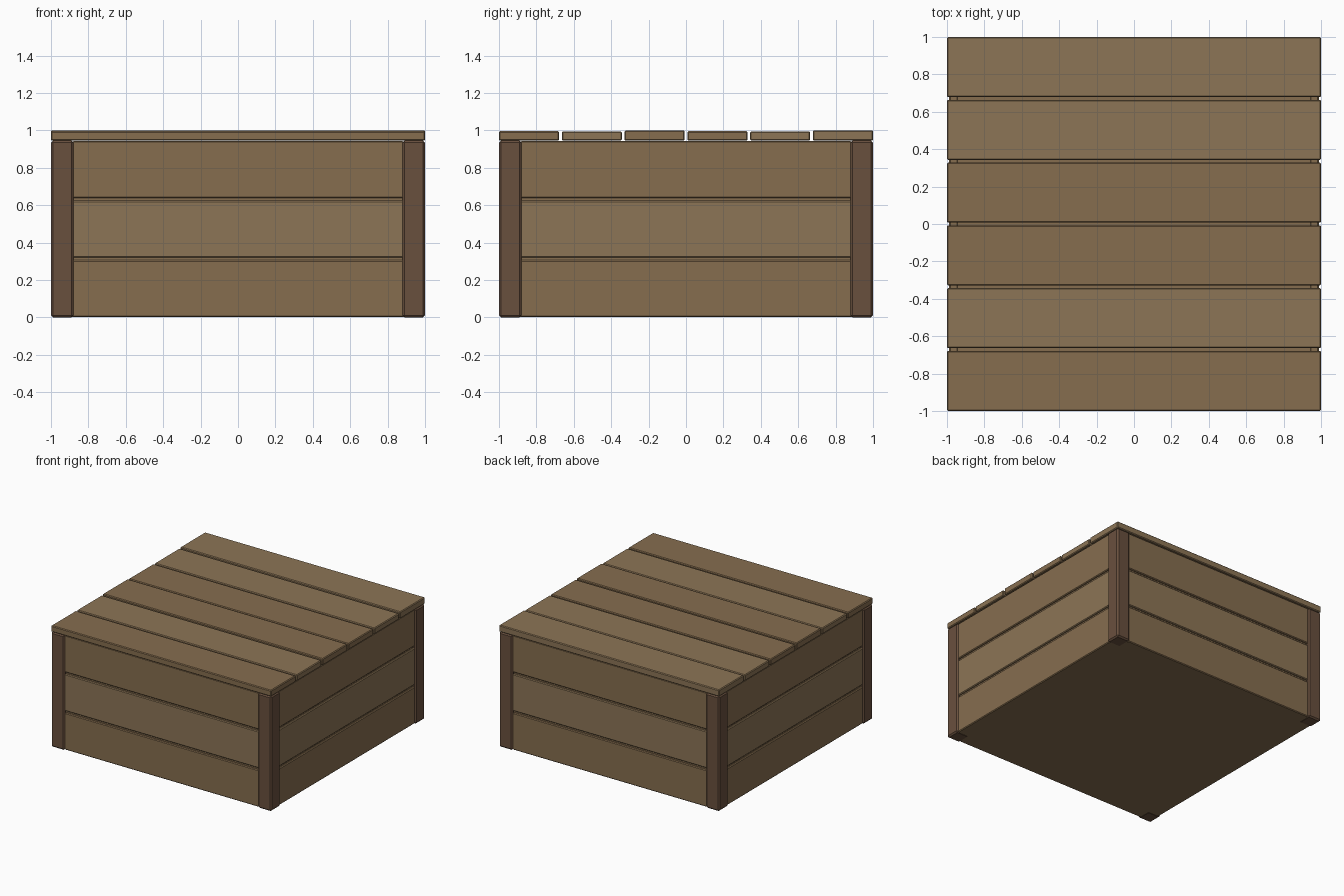
import bpy, bmesh
from mathutils import Matrix, Vector
from math import pi

if "Cube" in bpy.data.objects:
    bpy.data.objects.remove(bpy.data.objects["Cube"])


def material(name, rgb):
    m = bpy.data.materials.new(name)
    m.diffuse_color = (*rgb, 1)
    m.use_nodes = True
    m.node_tree.nodes["Principled BSDF"].inputs["Base Color"].default_value = m.diffuse_color
    return m


WOOD = [material("wood_mid", (0.24, 0.155, 0.078)),
        material("wood_light", (0.265, 0.178, 0.093))]
POST = material("wood_dark", (0.141, 0.08, 0.048))


def box(name, lo, hi, mat, bevel=0.0, turn=0.0):
    """Chamfered box between two corners, turned about the z axis."""
    lo, hi = Vector(lo), Vector(hi)
    bm = bmesh.new()
    bmesh.ops.create_cube(bm, size=1)
    bmesh.ops.scale(bm, vec=hi - lo, verts=bm.verts)
    bmesh.ops.translate(bm, vec=(lo + hi) / 2, verts=bm.verts)
    if bevel:
        bmesh.ops.bevel(bm, geom=bm.edges[:], offset=bevel, segments=1,
                        affect='EDGES', profile=0.5)
    bmesh.ops.transform(bm, matrix=Matrix.Rotation(turn, 4, 'Z'), verts=bm.verts)
    mesh = bpy.data.meshes.new(name)
    bm.to_mesh(mesh)
    bm.free()
    mesh.materials.append(mat)
    ob = bpy.data.objects.new(name, mesh)
    bpy.context.collection.objects.link(ob)
    return ob


# Solid core seen in the gaps and from below
box("inner_core", (-0.975, -0.975, 0.002), (0.975, 0.975, 0.94), WOOD[0])

for i in range(4):
    turn = i * pi / 2
    # Corner posts
    box(f"corner_post_{i + 1}", (0.88, -1, 0), (1, -0.88, 0.945), POST, 0.011, turn)
    # Three boards on each side, set back a little from the posts
    for j, (z0, z1) in enumerate([(0.002, 0.306), (0.321, 0.624), (0.639, 0.943)]):
        box(f"side_{i + 1}_board_{j + 1}", (-0.885, -0.988, z0), (0.885, -0.94, z1),
            WOOD[j % 2], 0.006, turn)

# Lid planks with slightly uneven heights
step, width = 0.3357, 0.3215
for k, top in enumerate([0.996, 0.995, 1.0, 0.996, 0.995, 1.0]):
    y = -1 + k * step
    box(f"lid_plank_{k + 1}", (-1, y, 0.945), (1, y + width, top),
        WOOD[k % 2] if k < 3 else WOOD[(k + 1) % 2 if k < 5 else 1], 0.006)
